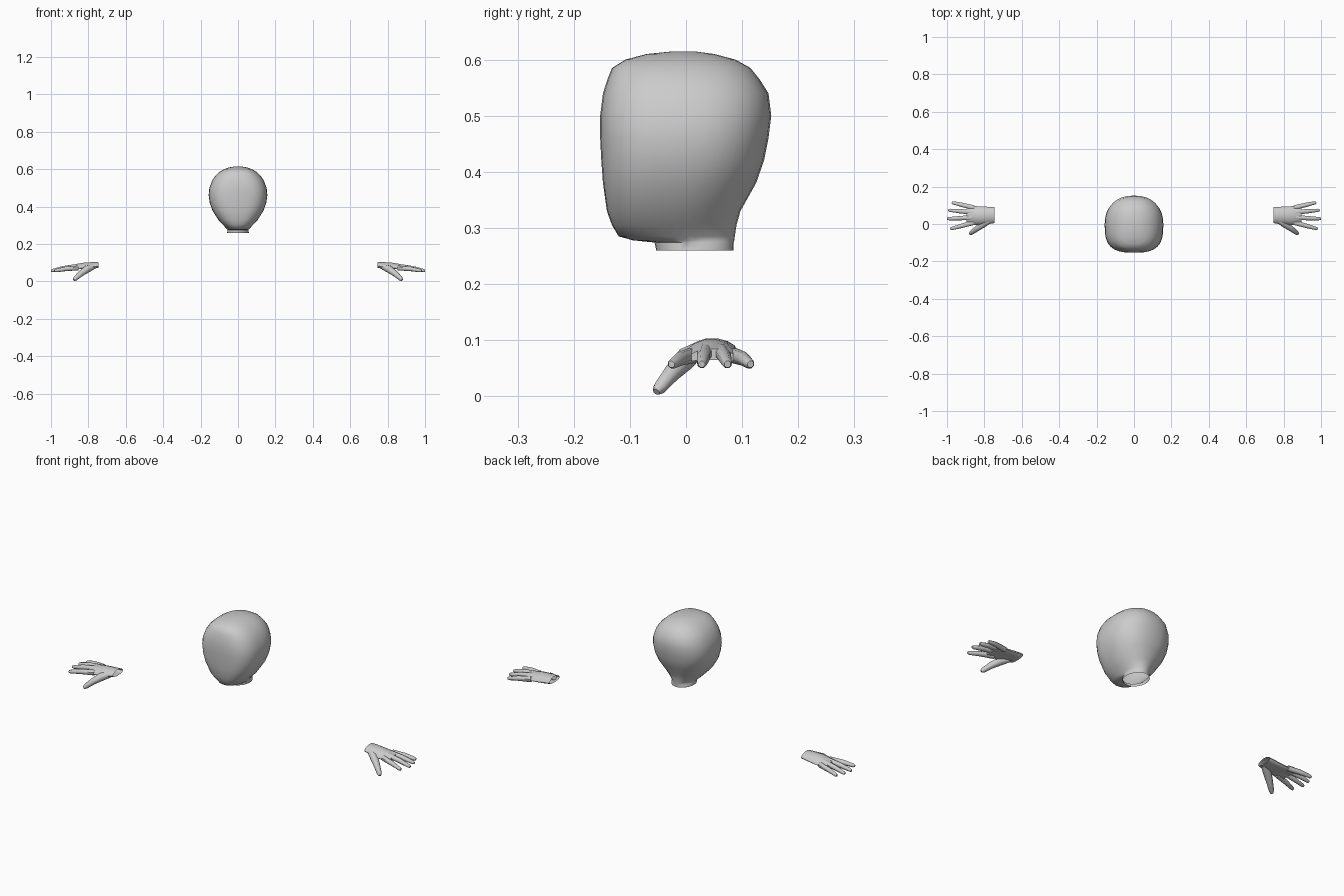
import bpy, bmesh, math
from mathutils import Vector

if "Cube" in bpy.data.objects:
    bpy.data.objects.remove(bpy.data.objects["Cube"])


def loft(bm, rings, cap_start=False, cap_end=True):
    loops = [[bm.verts.new(p) for p in ring] for ring in rings]
    n = len(loops[0])
    for a, b in zip(loops, loops[1:]):
        for i in range(n):
            j = (i + 1) % n
            bm.faces.new((a[i], a[j], b[j], b[i]))
    if cap_start:
        bm.faces.new(loops[0][::-1])
    if cap_end:
        bm.faces.new(loops[-1])


def finish(bm, name, angle):
    bmesh.ops.recalc_face_normals(bm, faces=bm.faces)
    mesh = bpy.data.meshes.new(name)
    bm.to_mesh(mesh)
    bm.free()
    obj = bpy.data.objects.new(name, mesh)
    bpy.context.collection.objects.link(obj)
    bpy.ops.object.select_all(action='DESELECT')
    obj.select_set(True)
    bpy.context.view_layer.objects.active = obj
    bpy.ops.object.shade_smooth_by_angle(angle=math.radians(angle))
    return obj


def head_ring(z, hw, y0, y1, n_front, n_back, count=32):
    # rounded-square section, squarer at the face than at the back
    yc, hd = (y0 + y1) / 2, (y1 - y0) / 2
    pts = []
    for i in range(count):
        t = 2 * math.pi * i / count
        c, s = math.cos(t), math.sin(t)
        n = n_back if s > 0 else n_front
        pts.append((hw * math.copysign(abs(c) ** (2 / n), c),
                    yc + hd * math.copysign(abs(s) ** (2 / n), s), z))
    return pts


# Head and open neck: z, half width, front y, back y, squareness front / back
sections = [
    (0.260, 0.058, -0.053, 0.085, 2.0, 2.0),
    (0.274, 0.056, -0.056, 0.085, 2.0, 2.0),
    (0.278, 0.058, -0.095, 0.086, 2.2, 2.0),
    (0.285, 0.064, -0.120, 0.087, 2.4, 2.0),
    (0.305, 0.083, -0.132, 0.090, 2.6, 2.0),
    (0.330, 0.106, -0.141, 0.097, 2.8, 2.1),
    (0.380, 0.137, -0.148, 0.125, 3.0, 2.2),
    (0.420, 0.151, -0.151, 0.139, 3.0, 2.3),
    (0.460, 0.157, -0.153, 0.147, 3.0, 2.3),
    (0.500, 0.153, -0.153, 0.152, 3.0, 2.3),
    (0.540, 0.138, -0.148, 0.147, 2.9, 2.3),
    (0.565, 0.121, -0.140, 0.131, 2.8, 2.3),
    (0.585, 0.100, -0.132, 0.115, 2.7, 2.3),
    (0.600, 0.075, -0.108, 0.088, 2.5, 2.3),
    (0.610, 0.046, -0.070, 0.050, 2.3, 2.2),
    (0.614, 0.020, -0.030, 0.020, 2.0, 2.0),
]
bm = bmesh.new()
loft(bm, [head_ring(*s) for s in sections])
finish(bm, "head", 50)


def palm_ring(x, yc, zc, hw, hh, arch, count=14):
    pts = []
    for i in range(count):
        t = 2 * math.pi * i / count
        u = math.cos(t)
        pts.append((x, yc + hw * u, zc + hh * math.sin(t) - arch * u * u))
    return pts


def finger(bm, path, radii, sides=8):
    # tapered tube along a bent path
    path = [Vector(p) for p in path]
    rings = []
    for k, p in enumerate(path):
        d = (path[min(k + 1, len(path) - 1)] - path[max(k - 1, 0)]).normalized()
        side = d.cross(Vector((0, 0, 1))).normalized()
        up = side.cross(d)
        rings.append([p + radii[k] * (side * math.cos(a) + up * math.sin(a))
                      for a in (2 * math.pi * (i + 0.5) / sides for i in range(sides))])
    loft(bm, rings, True, True)


# Hand: arched palm with open wrist
bm = bmesh.new()
loft(bm, [palm_ring(*s) for s in (
    (0.745, 0.048, 0.087, 0.043, 0.016, 0.004),
    (0.775, 0.046, 0.087, 0.046, 0.017, 0.009),
    (0.820, 0.044, 0.085, 0.049, 0.017, 0.013),
    (0.860, 0.046, 0.081, 0.051, 0.014, 0.012),
    (0.895, 0.047, 0.075, 0.049, 0.010, 0.010))])

# Four fingers: base y, base z, tip x, tip y
for y0, z0, x1, y1 in ((0.008, 0.072, 0.982, -0.026), (0.035, 0.081, 1.0, 0.028),
                       (0.062, 0.080, 0.993, 0.074), (0.087, 0.072, 0.974, 0.115)):
    a, b = Vector((0.855, y0, z0)), Vector((x1, y1, 0.057))
    mid = a.lerp(b, 0.55) + Vector((0, 0, 0.003))
    tip = a.lerp(b, 0.94)
    finger(bm, [a, mid, tip, b], [0.014, 0.0125, 0.009, 0.006])

# Thumb
finger(bm, [(0.765, 0.022, 0.083), (0.805, 0.000, 0.067), (0.840, -0.025, 0.042),
            (0.870, -0.047, 0.015), (0.877, -0.053, 0.008)],
       [0.014, 0.020, 0.016, 0.012, 0.007])
hand = finish(bm, "hands", 45)
hand.modifiers.new("mirror", 'MIRROR').use_axis[0] = True
